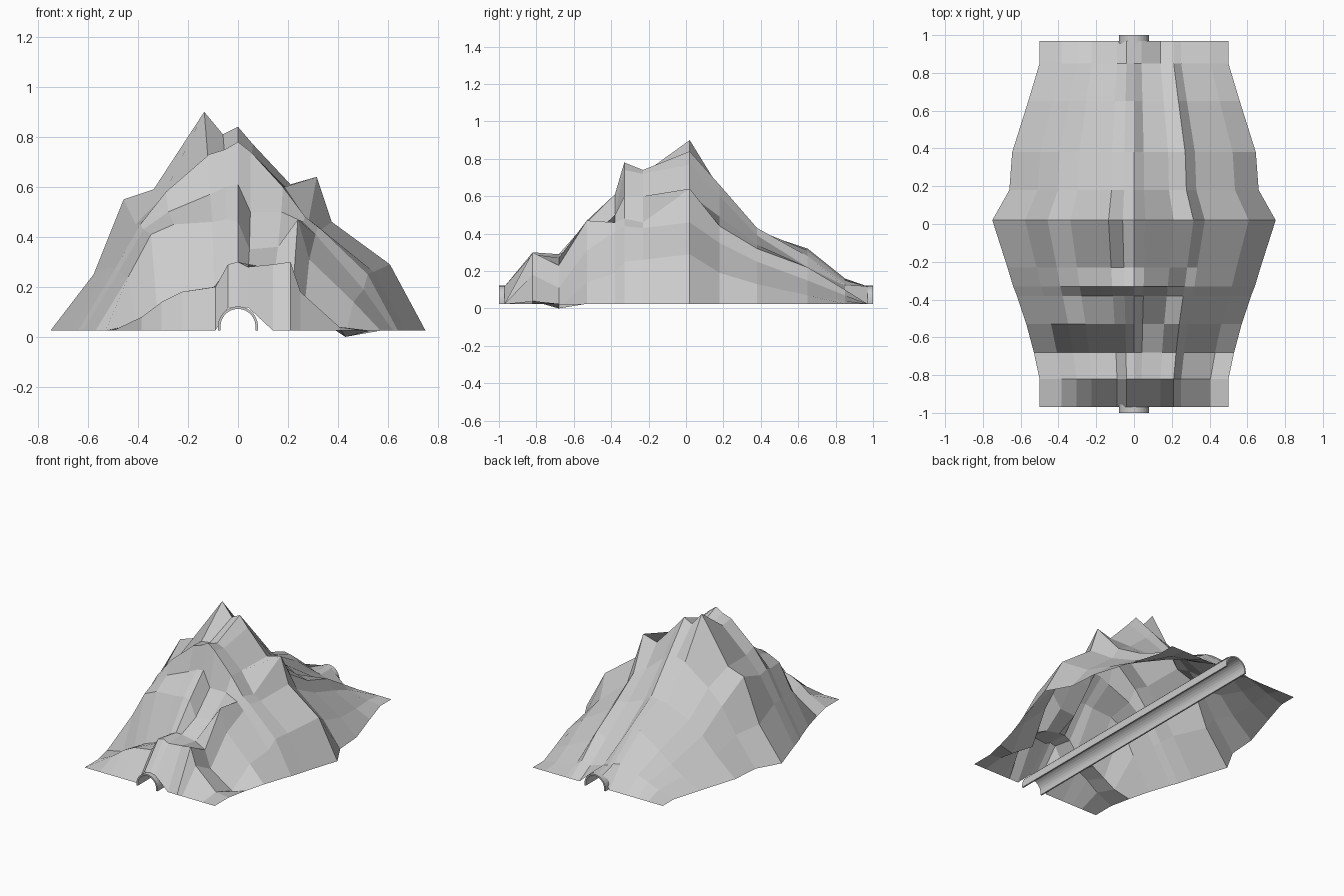
import bpy, bmesh, math

if "Cube" in bpy.data.objects:
    bpy.data.objects.remove(bpy.data.objects["Cube"])

BASE = 0.025

# Mountain shell: a few ridge profiles across x, spaced along y
COLS = [-.77, -.61, -.45, -.18, -.08, 0, .08, .28, .42, .5, .81]   # share of half width
# y, half width, heights in hundredths
ROWS = [
    (-.82, .50, 8, 14, 18, 20, 29, 30, 28, 29, 30, 18, 4),
    (-.68, .53, 5, 10, 15, 20, 27, 29, 29, 27, 23, 11, 0),
    (-.53, .57, 24, 41, 45, 46, 47, 46, 35, 36, 47, 31, 14),
    (-.38, .62, 26, 43, 50, 57, 60, 61, 50, 50, 46, 41, 19),
    (-.33, .64, 27, 45, 58, 73, 75, 78, 74, 60, 48, 44, 25),
    (-.23, .67, 28, 45, 56, 72, 73, 74, 72, 60, 46, 43, 26),
    (.02, .75, 25, 55, 59, 90, 81, 84, 77, 61, 64, 46, 29),
    (.18, .66, 22, 39, 49, 62, 64, 66, 60, 49, 44, 35, 19),
    (.38, .645, 15, 26, 34, 41, 42, 43, 39, 34, 32, 25, 13),
    (.65, .56, 9, 15, 22, 32, 31, 28, 22, 20, 22, 15, 7),
    (.85, .50, 6, 9, 12, 16, 15, 13, 12, 9, 10, 7, 4),
]


def portal_row(y):
    # ground level edge, lifted over the tunnel mouth
    return (y, .5) + tuple(11.8 if abs(c) < .1 else BASE * 100 for c in COLS)


def make_object(name, bm):
    bmesh.ops.recalc_face_normals(bm, faces=bm.faces)
    mesh = bpy.data.meshes.new(name)
    bm.to_mesh(mesh)
    bm.free()
    ob = bpy.data.objects.new(name, mesh)
    bpy.context.collection.objects.link(ob)
    return ob


bm = bmesh.new()
grid = []
for y, half, *heights in [portal_row(-.97)] + ROWS + [portal_row(.97)]:
    line = [(-half, BASE)] + [(c * half, h / 100) for c, h in zip(COLS, heights)] + [(half, BASE)]
    grid.append([bm.verts.new((x, y, z)) for x, z in line])
for a, b in zip(grid, grid[1:]):
    for i in range(len(a) - 1):
        bm.faces.new((a[i], a[i + 1], b[i + 1], b[i]))
make_object("mountain", bm)


# Tunnel: arched lining with short legs, running right through
def arch(r, n=14):
    pts = [(r * math.cos(math.pi * i / n), .042 + r * math.sin(math.pi * i / n)) for i in range(n + 1)]
    return [(r, BASE)] + pts + [(-r, BASE)]


bm = bmesh.new()
profile = arch(.08) + arch(.07)[::-1]
ends = [[bm.verts.new((x, y, z)) for x, z in profile] for y in (-1, 1)]
n, half = len(profile), len(profile) // 2
for i in range(n):
    j = (i + 1) % n
    bm.faces.new((ends[0][i], ends[0][j], ends[1][j], ends[1][i]))
for e in ends:
    for i in range(half - 1):
        bm.faces.new((e[i], e[i + 1], e[n - 2 - i], e[n - 1 - i]))
make_object("tunnel", bm)
